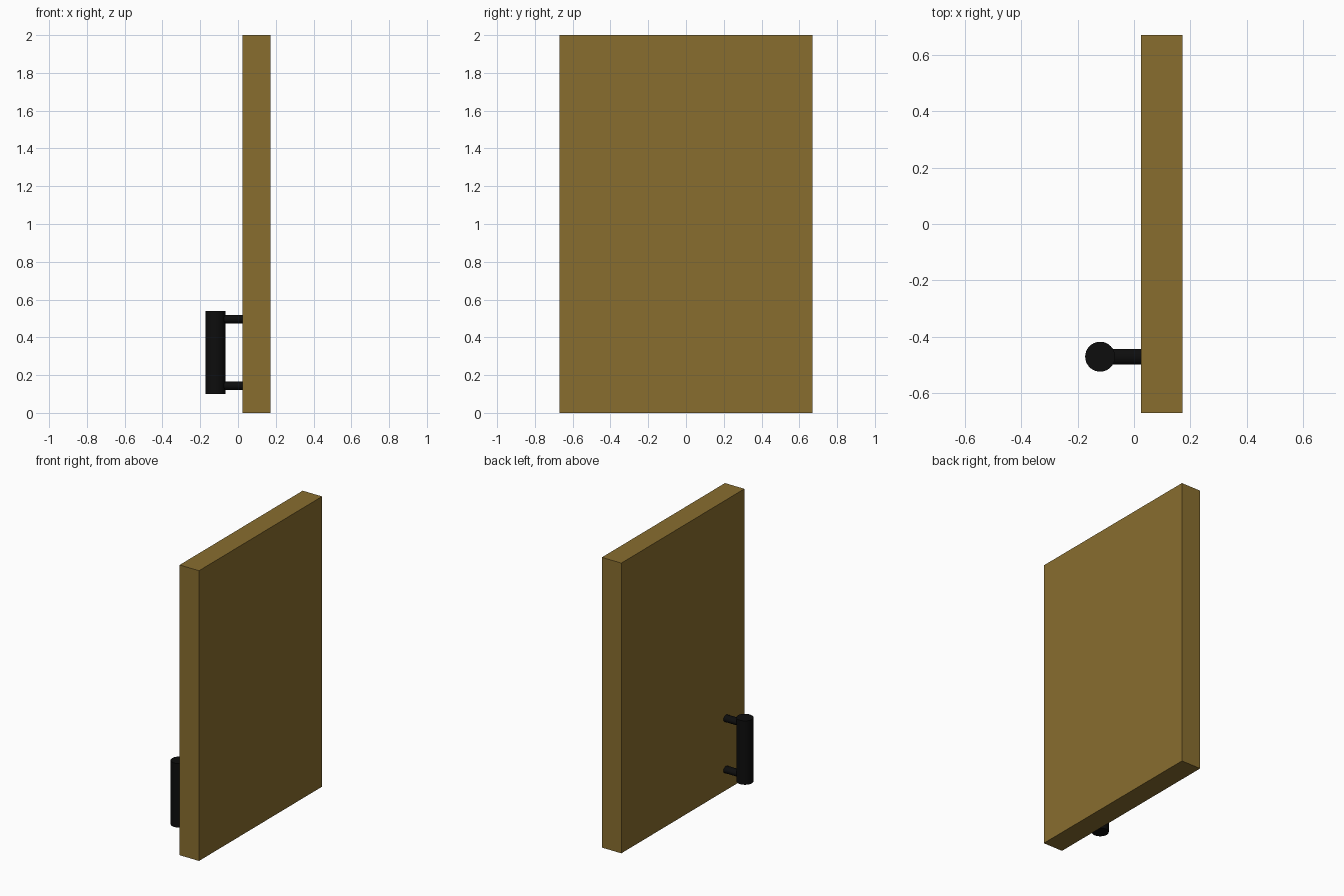
import bpy
from math import pi

cube = bpy.data.objects.get("Cube")
if cube:
    bpy.data.objects.remove(cube, do_unlink=True)


def make_material(name, rgb):
    mat = bpy.data.materials.new(name)
    mat.use_nodes = True
    mat.diffuse_color = (*rgb, 1)
    mat.node_tree.nodes["Principled BSDF"].inputs["Base Color"].default_value = (*rgb, 1)
    return mat


brown = make_material("ochre brown", (0.25, 0.155, 0.028))
black = make_material("black", (0.004, 0.004, 0.004))


def finish(name, mat, scale):
    obj = bpy.context.object
    obj.name = name
    obj.scale = scale
    bpy.ops.object.transform_apply(location=False, rotation=False, scale=True)
    obj.data.materials.append(mat)
    return obj


def rod(name, location, scale, rotation=(0, 0, 0)):
    bpy.ops.mesh.primitive_cylinder_add(vertices=32, radius=1, depth=1,
                                        location=location, rotation=rotation)
    finish(name, black, scale)
    bpy.ops.object.shade_smooth_by_angle()


# Door slab
bpy.ops.mesh.primitive_cube_add(size=1, location=(0.098, 0, 1))
finish("door_panel", brown, (0.148, 1.34, 2))

# Upright grip
grip_x, grip_y = -0.12, -0.47
rod("handle_grip", (grip_x, grip_y, 0.32), (0.053, 0.053, 0.44))

# Two slightly flattened posts joining the grip to the door
for name, z in (("lower", 0.143), ("upper", 0.496)):
    rod(name + "_handle_post", (-0.045, grip_y, z), (0.023, 0.028, 0.15), (0, pi / 2, 0))
